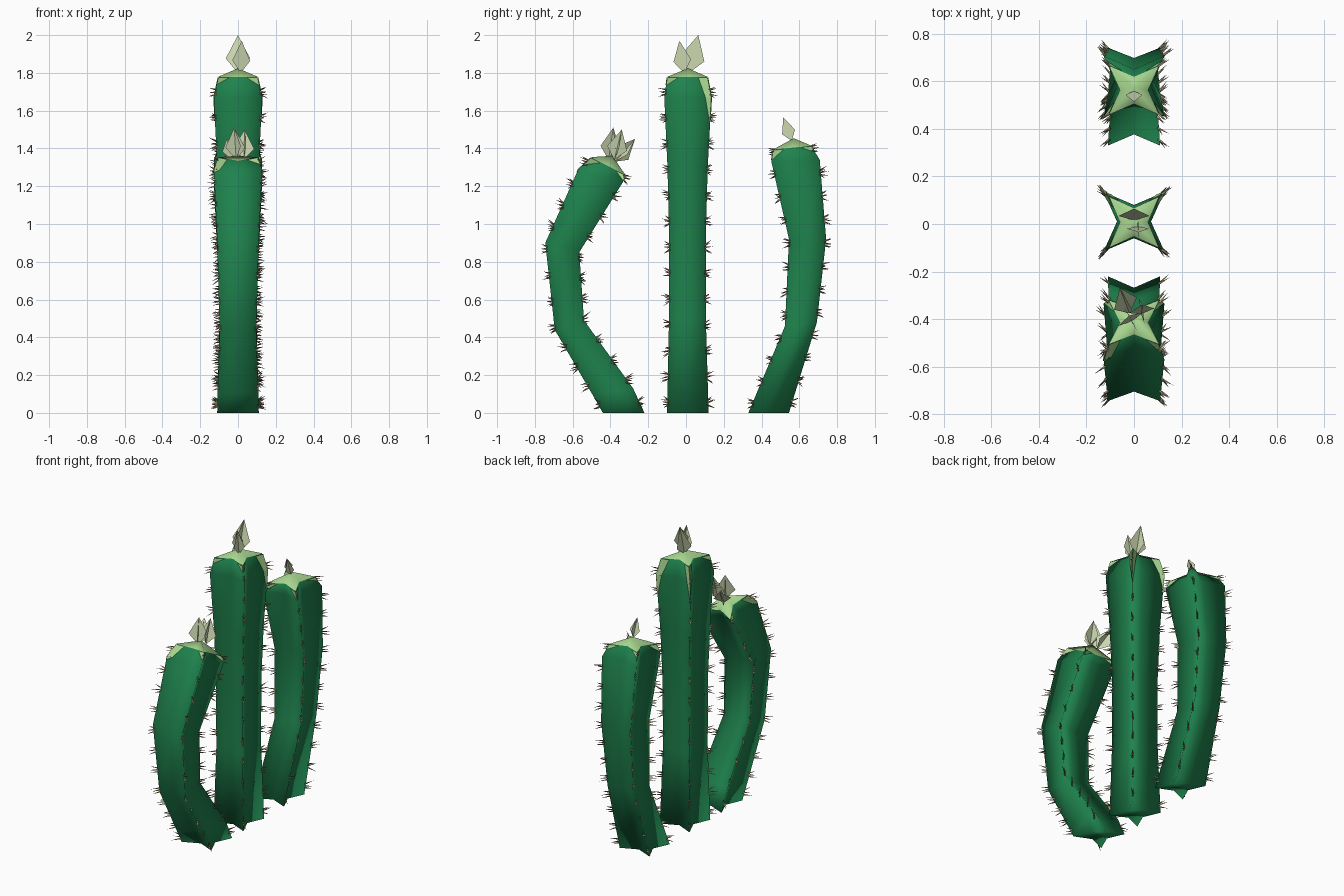
import bpy, bmesh, math, random
from mathutils import Vector

if "Cube" in bpy.data.objects:
    bpy.data.objects.remove(bpy.data.objects["Cube"])
random.seed(4)


def material(name, rgb):
    m = bpy.data.materials.new(name)
    lin = [((c / 255 + 0.055) / 1.055) ** 2.4 for c in rgb]
    m.diffuse_color = (*lin, 1)
    m.use_nodes = True
    m.node_tree.nodes["Principled BSDF"].inputs["Base Color"].default_value = m.diffuse_color
    return m


GREEN = material("stem_green", (30, 130, 77))
PALE = material("pale_green", (168, 214, 144))
SPINE = material("spine_tan", (160, 152, 120))
BUD = material("bud_cream_green", (204, 216, 176))


def make(name, bm, mat, smooth=False):
    for f in bm.faces:
        f.smooth = smooth
    me = bpy.data.meshes.new(name)
    bm.to_mesh(me)
    bm.free()
    ob = bpy.data.objects.new(name, me)
    bpy.context.collection.objects.link(ob)
    me.materials.append(mat)
    return ob


# four-pointed star cross-section: ridges at even places, valleys between
V = 0.56
STAR = [(1, 1), (0, V), (-1, 1), (-V, 0), (-1, -1), (0, -V), (1, -1), (V, 0)]


def mix(r, s, t):
    return [a + (b - a) * t for a, b in zip(r, s)]


def point(r, a, b):
    """Station r = near edge y,z, far edge y,z, half width in x."""
    t = (b + 1) / 2
    return Vector((a * r[4], r[0] + (r[2] - r[0]) * t, r[1] + (r[3] - r[1]) * t))


def stem(name, stations, apex, drips):
    # body, smooth all over, with the crown
    bm = bmesh.new()
    grid = [[bm.verts.new(point(r, a, b)) for a, b in STAR] for r in stations]
    for lo, hi in zip(grid, grid[1:]):
        for j in range(8):
            k = (j + 1) % 8
            bm.faces.new((lo[j], lo[k], hi[k], hi[j]))
    tip = bm.verts.new((0, *apex))
    for j in range(8):
        bm.faces.new((grid[-1][j], grid[-1][(j + 1) % 8], tip))
    bm.faces.new(grid[0][::-1])
    bmesh.ops.recalc_face_normals(bm, faces=bm.faces)
    make(name, bm, GREEN, True)

    # pale crown plate just over the top
    bm = bmesh.new()
    up = Vector((0, 0, 0.004))
    rim = [bm.verts.new(point(stations[-1], a, b) + up) for a, b in STAR]
    tip = bm.verts.new(Vector((0, *apex)) + up)
    for j in range(8):
        bm.faces.new((rim[j], rim[(j + 1) % 8], tip))
    make(name + "_crown", bm, PALE, True)

    # pale drips tapering down both sides of each ridge
    bm = bmesh.new()
    top, mid, low = stations[-1], stations[-2], stations[-3]

    def plate(pts, centre):
        n = (pts[1] - pts[0]).cross(pts[2] - pts[0]).normalized()
        if n.dot(sum(pts, Vector()) / len(pts) - centre) < 0:
            n, pts = -n, pts[::-1]
        bm.faces.new([bm.verts.new(p + n * 0.003) for p in pts])

    for i in range(4):
        ridge = STAR[2 * i]
        for side in (1, -1):
            valley = STAR[(2 * i + side) % 8]

            def at(r, u):
                return point(r, *mix(ridge, valley, u))
            c = point(top, 0, 0)
            if drips[i] <= 1:
                plate([at(top, 0), at(mix(top, mid, drips[i]), 0), at(top, .55)], c)
            else:
                plate([at(top, 0), at(mid, 0), at(mid, .25), at(top, .45)], c)
                plate([at(mid, 0), at(mix(mid, low, drips[i] - 1), 0), at(mid, .25)],
                      point(mid, 0, 0))
    make(name + "_drips", bm, PALE)


def spines(name, stations, step):
    # clusters of thin three-sided spikes along the ridges
    bm = bmesh.new()
    for a, b in STAR[::2]:
        dist, nxt = 0, 0.055
        for r, s in zip(stations, stations[1:]):
            seg = (point(s, 0, 0) - point(r, 0, 0)).length
            while nxt < dist + seg:
                st = mix(r, s, (nxt - dist) / seg)
                base = point(st, a, b)
                out = (base - point(st, 0, 0)).normalized()
                for k in (-1, 0, 1):
                    d = out + Vector([random.uniform(-.25, .25) for _ in range(3)])
                    d = (d + Vector((0, 0, 0.22 * k))).normalized()
                    o = base - out * 0.008 + Vector((0, 0, 0.012 * k))
                    e1 = d.orthogonal().normalized()
                    e2 = d.cross(e1)
                    vs = [bm.verts.new(o + 0.006 * (e1 * math.cos(t) + e2 * math.sin(t)))
                          for t in (0, 2.094, 4.189)]
                    tip = bm.verts.new(o + d * random.uniform(0.04, 0.062))
                    bm.faces.new(vs[::-1])
                    for n in range(3):
                        bm.faces.new((vs[n], vs[(n + 1) % 3], tip))
                nxt += step
            dist += seg
    bmesh.ops.recalc_face_normals(bm, faces=bm.faces)
    make(name, bm, SPINE)


def bud(name, base, tip, w, turn=0):
    # two crossed diamond leaves
    base, tip = Vector(base), Vector(tip)
    d = (tip - base).normalized()
    bm = bmesh.new()
    for ang in (turn, turn + math.pi / 2):
        h = Vector((math.cos(ang), math.sin(ang), 0))
        side = (h - d * h.dot(d)).normalized() * w
        mid = base.lerp(tip, 0.38)
        bm.faces.new([bm.verts.new(p) for p in (base, mid + side, tip, mid - side)])
    make(name, bm, BUD)


middle = [(-.10, 0, .12, 0, .11), (-.09, .5, .105, .5, .098), (-.09, .95, .105, .95, .1),
          (-.098, 1.3, .115, 1.3, .11), (-.115, 1.67, .135, 1.67, .128),
          (-.10, 1.775, .115, 1.775, .105)]
front = [(-.44, 0, -.22, 0, .11), (-.497, .1, -.28, .13, .108), (-.695, .44, -.54, .49, .097),
         (-.745, .9, -.565, .85, .11), (-.57, 1.29, -.335, 1.22, .128),
         (-.505, 1.35, -.32, 1.255, .105)]
back = [(.33, 0, .545, 0, .11), (.524, .46, .693, .48, .097), (.545, .92, .742, .92, .11),
        (.452, 1.33, .708, 1.34, .128), (.46, 1.39, .665, 1.41, .105)]

# drips in ridge order: right back, left back, left front, right front;
# above 1 they run past the shoulder
stem("middle_stem", middle, (.01, 1.82), (1.38, 1.3, .35, .4))
stem("front_stem", front, (-.39, 1.357), (.8, .8, 1.05, .6))
stem("back_stem", back, (.571, 1.45), (.4, .4, .8, .9))
spines("middle_spines", middle, .137)
spines("front_spines", front, .125)
spines("back_spines", back, .125)

bud("middle_bud_large", (0, .015, 1.80), (0, .065, 2.0), .065)
bud("middle_bud_small", (.015, -.01, 1.80), (.02, -.035, 1.97), .047)
bud("front_bud_a", (-.01, -.41, 1.34), (-.02, -.385, 1.51), .06, .5)
bud("front_bud_b", (.03, -.38, 1.34), (.035, -.34, 1.50), .055, .2)
bud("front_bud_c", (-.02, -.375, 1.33), (-.06, -.27, 1.45), .055, .6)
bud("back_bud", (0, .56, 1.44), (0, .515, 1.565), .036)
